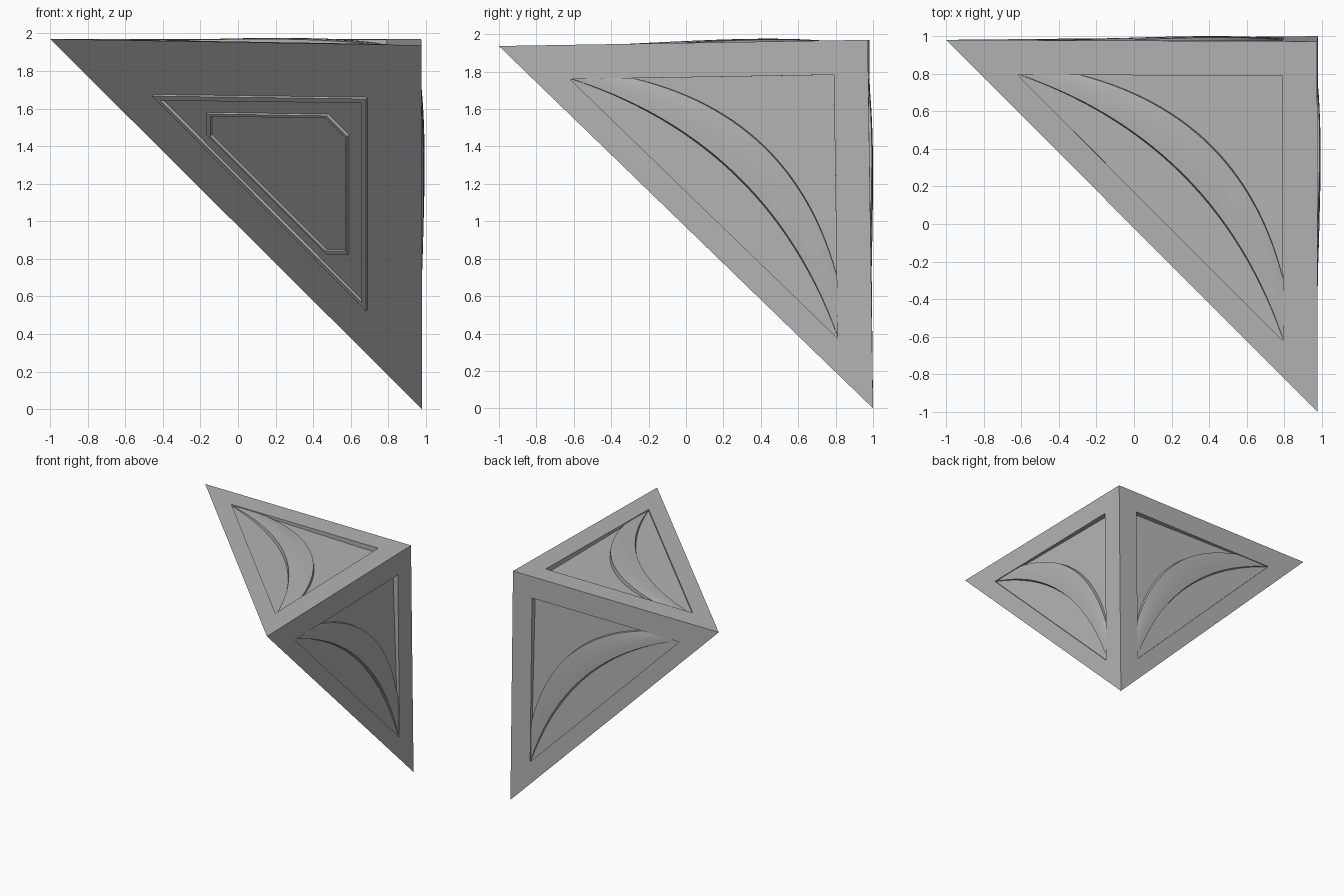
import bpy, bmesh, math
from mathutils import Vector

if "Cube" in bpy.data.objects:
    bpy.data.objects.remove(bpy.data.objects["Cube"])

# One flat grey for the whole corner piece
grey = bpy.data.materials.new("mid_grey")
grey.diffuse_color = (0.45, 0.45, 0.45, 1)
grey.use_nodes = True
grey.node_tree.nodes["Principled BSDF"].inputs["Base Color"].default_value = grey.diffuse_color

A = Vector((-1.0, 0.98, 1.97))
B = Vector((0.975, 0.972, 1.97))
C = Vector((0.977, -1.0, 1.937))
D = Vector((0.98, 1.0, 0.0))
CENTRE = (A + B + C + D) / 4


def make_object(name, bm):
    bmesh.ops.remove_doubles(bm, verts=bm.verts, dist=0.0005)
    bmesh.ops.recalc_face_normals(bm, faces=bm.faces)
    me = bpy.data.meshes.new(name)
    bm.to_mesh(me)
    bm.free()
    me.materials.append(grey)
    ob = bpy.data.objects.new(name, me)
    bpy.context.collection.objects.link(ob)
    return ob


def face_map(p, q):
    """Map (u, v, height) on the face B-p-q to space; u and v run along its legs."""
    e1, e2 = (p - B) / 1.98, (q - B) / 1.98
    n = e1.cross(e2).normalized()
    if n.dot(B - CENTRE) < 0:
        n = -n
    return lambda u, v, w=0.0: B + e1 * u + e2 * v + n * w


def bridge(bm, lo, hi, closed=True):
    n = len(lo)
    for i in range(n if closed else n - 1):
        j = (i + 1) % n
        bm.faces.new([bm.verts.new(k) for k in (lo[i], lo[j], hi[j], hi[i])])


faces = {"top": face_map(A, C), "right": face_map(C, D), "back": face_map(D, A)}
PANEL = [(0.185, 0.185), (1.6, 0.185), (0.185, 1.6)]
DEPTH = [-0.045, -0.015, -0.015]

# Body: three framed faces with sunken, sloping panels, closed by the slanted face
bm = bmesh.new()
for f in faces.values():
    outer = [f(0, 0), f(1.98, 0), f(0, 1.98)]
    rim = [f(u, v) for u, v in PANEL]
    floor = [f(u, v, d) for (u, v), d in zip(PANEL, DEPTH)]
    bridge(bm, outer, rim)
    bridge(bm, rim, floor)
    bm.faces.new([bm.verts.new(p) for p in floor])
bm.faces.new([bm.verts.new(p) for p in (A, C, D)])
make_object("corner_body", bm)


def bezier(end, mid, t):
    """Symmetric arc from (end, .185) to (.185, end) bowing towards the corner."""
    c = 2 * mid - (end + 0.185) / 2
    a, b, d = (1 - t) ** 2, 2 * t * (1 - t), t * t
    return a * end + b * c + d * 0.185, a * 0.185 + b * c + d * end


# Curved raised band across each sunken panel
STEPS, ACROSS = 28, 4
for name, f in faces.items():
    bm = bmesh.new()
    rows = []
    for i in range(STEPS + 1):
        t = i / STEPS
        ui, vi = bezier(1.25, 0.56, t)
        uo, vo = bezier(1.6, 0.72, t)
        top = -0.012 + 0.022 * math.sin(math.pi * t)
        row = [f(ui, vi, -0.05)]
        for k in range(ACROSS + 1):
            s = 0.04 + 0.92 * k / ACROSS
            crown = 0.006 * math.sin(math.pi * s)
            row.append(f(ui + (uo - ui) * s, vi + (vo - vi) * s, top + crown))
        row.append(f(uo, vo, -0.03))
        rows.append(row)
    for r0, r1 in zip(rows, rows[1:]):
        bridge(bm, r0, r1)
    for r in (rows[0], rows[-1]):
        bm.faces.new([bm.verts.new(p) for p in r])
    ob = make_object(name + "_curved_band", bm)
    bpy.ops.object.select_all(action='DESELECT')
    ob.select_set(True)
    bpy.context.view_layer.objects.active = ob
    bpy.ops.object.shade_smooth_by_angle(angle=math.radians(20))

# Slanted face: thin raised outlines, a triangle and a clipped triangle
slant_n = (C - A).cross(D - A).normalized()
if slant_n.dot(A - CENTRE) < 0:
    slant_n = -slant_n


def on_slant(x, z, h):
    y = A.y - (slant_n.x * (x - A.x) + slant_n.z * (z - A.z)) / slant_n.y
    return Vector((x, y, z)) + slant_n * h


def outline(name, pts, scale):
    cx, cz = 0.31, 1.287
    inner = [(cx + (x - cx) * scale, cz + (z - cz) * scale) for x, z in pts]
    bm = bmesh.new()
    loops = [[on_slant(x, z, h) for x, z in ring]
             for ring, h in ((pts, -0.005), (pts, 0.015), (inner, 0.015), (inner, -0.005))]
    for i in range(4):
        bridge(bm, loops[i], loops[(i + 1) % 4])
    make_object(name, bm)


outline("triangle_outline", [(-0.45, 1.675), (0.69, 1.66), (0.69, 0.53)], 0.94)
outline("clipped_outline", [(-0.16, 1.58), (0.48, 1.57), (0.59, 1.46),
                            (0.59, 0.83), (0.48, 0.83), (-0.16, 1.47)], 0.955)
